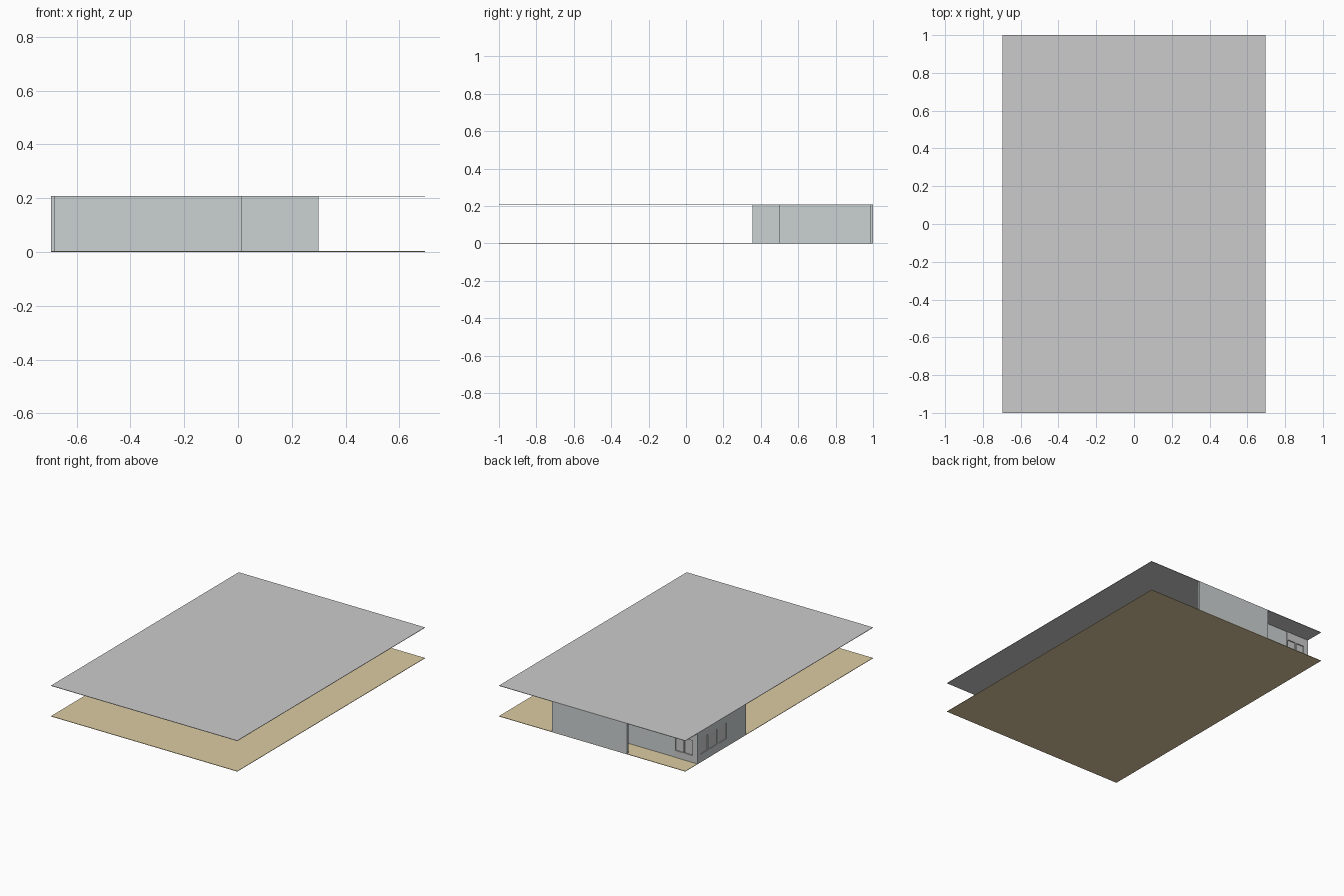
import bpy

if "Cube" in bpy.data.objects:
    bpy.data.objects.remove(bpy.data.objects["Cube"])


def material(name, rgb):
    m = bpy.data.materials.new(name)
    m.diffuse_color = (*rgb, 1)
    m.use_nodes = True
    m.node_tree.nodes["Principled BSDF"].inputs["Base Color"].default_value = m.diffuse_color
    return m


TAN = material("floor_tan", (0.72, 0.60, 0.36))
WALL = material("wall_grey", (0.60, 0.64, 0.64))
LIGHT = material("light_grey", (0.74, 0.76, 0.76))
Z0, Z1 = 0.003, 0.206


def box(name, x, y, z, mat=None):
    """Box from (min, max) pairs on each axis."""
    bpy.ops.mesh.primitive_cube_add(size=1)
    ob = bpy.context.object
    ob.name = name
    ob.location = [(a + b) / 2 for a, b in (x, y, z)]
    ob.scale = [b - a for a, b in (x, y, z)]
    bpy.ops.object.transform_apply(location=True, rotation=False, scale=True)
    if mat:
        ob.data.materials.append(mat)
    return ob


def window(wall, name, x, y, z, axis):
    """Cut an opening through a wall and set a thin pane in the middle of it."""
    spans = [x, y, z]
    cut = list(spans)
    lo, hi = spans[axis]
    cut[axis] = (lo - 0.02, hi + 0.02)
    cutter = box(name + "_cutter", *cut)
    mod = wall.modifiers.new(name, 'BOOLEAN')
    mod.operation = 'DIFFERENCE'
    mod.solver = 'EXACT'
    mod.object = cutter
    bpy.context.view_layer.objects.active = wall
    bpy.ops.object.modifier_apply(modifier=mod.name)
    bpy.data.objects.remove(cutter, do_unlink=True)
    mid = (lo + hi) / 2
    spans[axis] = (mid - 0.0015, mid + 0.0015)
    box(name + "_pane", *spans, LIGHT)


# Floor and roof slabs
box("floor_slab", (-0.695, 0.695), (-1, 1), (0, Z0), TAN)
box("roof_slab", (-0.695, 0.695), (-1, 1), (Z1, 0.209))

# Outer back wall and the recessed wall beside it
box("back_wall", (-0.26, 0.30), (0.985, 1), (Z0, Z1), WALL)
box("recessed_wall", (-0.523, -0.005), (0.855, 0.87), (Z0, Z1), WALL)
corner = box("corner_window_wall", (-0.683, -0.523), (0.855, 0.872), (Z0, Z1), LIGHT)
for i, x in enumerate((-0.66, -0.592)):
    window(corner, f"corner_window_{i}", (x, x + 0.06), (0.855, 0.872), (0.05, 0.15), 1)

# Left wall with three windows, then its plain extension
left = box("left_window_wall", (-0.695, -0.683), (0.515, 0.872), (Z0, Z1), WALL)
for i in range(3):
    y = 0.56 + i * 0.1
    window(left, f"left_window_{i}", (-0.695, -0.683), (y, y + 0.08), (0.055, 0.16), 0)
box("left_wall_extension", (-0.695, -0.683), (0.355, 0.515), (Z0, Z1), WALL)

# Inner room walls
box("room_front_wall", (-0.683, -0.005), (0.50, 0.515), (Z0, Z1), WALL)
box("room_side_wall", (-0.005, 0.015), (0.50, 0.87), (Z0, Z1), WALL)
box("passage_wall", (-0.005, 0.015), (0.87, 0.985), (Z0, Z1), WALL)
